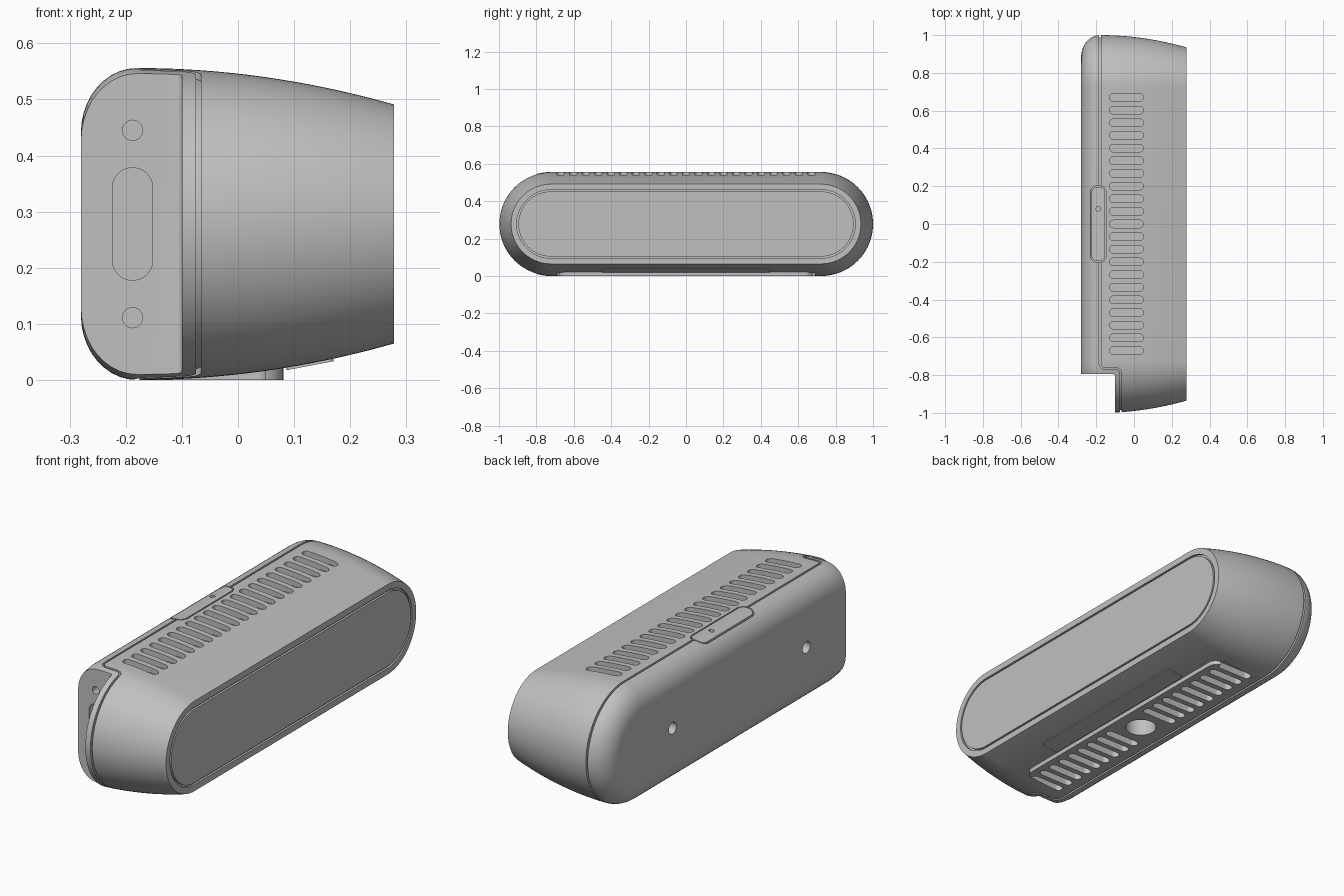
import bpy, bmesh, math
from mathutils import Vector

cube = bpy.data.objects.get("Cube")
if cube:
    bpy.data.objects.remove(cube, do_unlink=True)

HALF_Z, HALF_Y, BACK, FRONT, SHOULDER = 0.278, 0.722, -0.28, 0.278, -0.18

grey = bpy.data.materials.new("mid_grey")
grey.use_nodes = True
grey.diffuse_color = (0.53, 0.53, 0.53, 1)
grey.node_tree.nodes["Principled BSDF"].inputs["Base Color"].default_value = grey.diffuse_color


def make_object(name, bm):
    bmesh.ops.recalc_face_normals(bm, faces=bm.faces[:])
    mesh = bpy.data.meshes.new(name)
    bm.to_mesh(mesh)
    bm.free()
    mesh.materials.append(grey)
    obj = bpy.data.objects.new(name, mesh)
    bpy.context.collection.objects.link(obj)
    return obj


def rounded(cx, cy, w, h, r, n=8):
    """Outline of a rounded rectangle."""
    pts = []
    for k, (sx, sy) in enumerate(((1, 1), (-1, 1), (-1, -1), (1, -1))):
        for i in range(n + 1):
            a = (k + i / n) * math.pi / 2
            pts.append((cx + sx * (w / 2 - r) + r * math.cos(a),
                        cy + sy * (h / 2 - r) + r * math.sin(a)))
    # Drop doubled points where straight edges vanish
    return [p for i, p in enumerate(pts) if (Vector(p) - Vector(pts[i - 1])).length > 1e-5]


def add_prism(bm, outline, axis, lo, hi):
    place = {"x": lambda a, b, h: (h, a, b),
             "y": lambda a, b, h: (a, h, b),
             "z": lambda a, b, h: (a, b, h)}[axis]
    ends = [[bm.verts.new(place(a, b, h)) for a, b in outline] for h in (lo, hi)]
    for ring in ends:
        bm.faces.new(ring)
    for i in range(len(outline)):
        bm.faces.new((ends[0][i - 1], ends[0][i], ends[1][i], ends[1][i - 1]))


def prism(name, *args):
    bm = bmesh.new()
    add_prism(bm, *args)
    return make_object(name, bm)


def loft(name, rings):
    """Skin stadium sections given as (x, inset)."""
    bm = bmesh.new()
    loops = []
    for x, inset in rings:
        r = HALF_Z - inset
        section = rounded(0, HALF_Z, 2 * (HALF_Y + r), 2 * r, r, 20)
        loops.append([bm.verts.new((x, y, z)) for y, z in section])
    for a, b in zip(loops, loops[1:]):
        for i in range(len(a)):
            bm.faces.new((a[i - 1], a[i], b[i], b[i - 1]))
    bm.faces.new(loops[0])
    bm.faces.new(loops[-1])
    return make_object(name, bm)


def combine(target, tool, operation="DIFFERENCE", keep=False):
    mod = target.modifiers.new(operation.title(), "BOOLEAN")
    mod.object, mod.operation, mod.solver = tool, operation, "EXACT"
    bpy.context.view_layer.objects.active = target
    bpy.ops.object.modifier_apply(modifier=mod.name)
    if not keep:
        bpy.data.objects.remove(tool, do_unlink=True)


def taper(x):
    return 0.065 * max(0, (x - SHOULDER) / (FRONT - SHOULDER)) ** 2


def strip(path, width):
    """Outline of a constant-width band along a path."""
    pts = [Vector(p) for p in path]
    left, right = [], []
    for i, p in enumerate(pts):
        d0 = (p - pts[i - 1]).normalized() if i else (pts[1] - p).normalized()
        d1 = (pts[i + 1] - p).normalized() if i < len(pts) - 1 else d0
        n = Vector((-(d0 + d1).y, (d0 + d1).x)).normalized()
        n *= width / 2 / n.dot(Vector((-d0.y, d0.x)))
        left.append(tuple(p + n))
        right.append(tuple(p - n))
    return left + right[::-1]


# Main shell: rounded back, bulging sides, grooved front panel
rings = []
for i in range(11):
    t = i / 10 * math.pi / 2
    rings.append((SHOULDER - 0.1 * math.cos(t), 0.115 * (1 - math.sin(t))))
for i in range(1, 17):
    x = SHOULDER + (FRONT - SHOULDER) * i / 16
    rings.append((x, taper(x)))
rings += [(FRONT, 0.095), (FRONT - 0.01, 0.095), (FRONT - 0.01, 0.104), (FRONT, 0.104)]
housing = loft("housing", rings)

# Latch plate takes its curved top from the uncut shell
latch = prism("latch", rounded(-0.189, 0, 0.072, 0.394, 0.03), "z", 0.52, 0.6)
combine(latch, housing, "INTERSECT", keep=True)
combine(latch, prism("latch_pin_hole", rounded(-0.189, 0.08, 0.024, 0.024, 0.012), "z", 0.535, 0.6))

# Flat foot under the shell
combine(housing, prism("foot", rounded(-0.042, 0, 0.246, 1.36, 0.05), "z", 0, 0.08), "UNION")

# Connector notch at the front end
combine(housing, prism("notch_cutter", rounded(-0.3, -1.0, 0.4, 0.41, 0.01), "z", -0.1, 0.7))

# Shallow seam between the back cover and the shell
bend = 0.025
path = [(SHOULDER, 1.1)]
for i in range(7):
    a = math.pi + i / 6 * math.pi / 2
    path.append((SHOULDER + bend + bend * math.cos(a), -0.765 + bend + bend * math.sin(a)))
for i in range(7):
    a = math.pi / 2 * (1 - i / 6)
    path.append((-0.07 - bend + bend * math.cos(a), -0.765 - bend + bend * math.sin(a)))
path.append((-0.07, -1.1))
seam = prism("seam_cutter", strip(path, 0.009), "z", -0.1, 0.7)
core = loft("seam_core", [(x, taper(x) + 0.012) for x in (-0.25, -0.18, -0.1, -0.05, 0.0)])
combine(seam, core)
combine(housing, seam)

# Vents, latch pocket, mounting holes and sockets
bm = bmesh.new()
for i in range(-10, 11):
    y = i * 0.067
    vent = rounded(-0.04, y, 0.18, 0.04, 0.02)
    add_prism(bm, vent, "z", 0.522, 0.65)
    if abs(i) > 1:
        add_prism(bm, vent, "z", -0.1, 0.033)
add_prism(bm, rounded(-0.04, 0, 0.14, 0.14, 0.07, 12), "z", -0.1, 0.09)
add_prism(bm, rounded(-0.189, 0, 0.084, 0.406, 0.036), "z", 0.527, 0.65)
for side in (-1, 1):
    add_prism(bm, rounded(side * 0.5, HALF_Z, 0.056, 0.056, 0.028), "x", -0.4, -0.22)
    add_prism(bm, rounded(-0.188, HALF_Z + side * 0.167, 0.036, 0.036, 0.018), "y", -0.9, -0.74)
add_prism(bm, rounded(-0.188, HALF_Z, 0.072, 0.2, 0.035), "y", -0.9, -0.75)
combine(housing, make_object("detail_cutters", bm))

# Thin label plate on the sloping underside
label = prism("label_plate", rounded(0, 0, 0.085, 0.9, 0.008, 3), "z", -0.004, 0.004)
label.location = (0.128, 0, taper(0.128))
label.rotation_euler.y = -math.atan2(taper(0.17) - taper(0.086), 0.084)

# Smooth curved skins, keep cut edges crisp
for obj in (housing, latch, label):
    bpy.ops.object.select_all(action="DESELECT")
    obj.select_set(True)
    bpy.context.view_layer.objects.active = obj
    bpy.ops.object.shade_smooth_by_angle(angle=math.radians(30))
